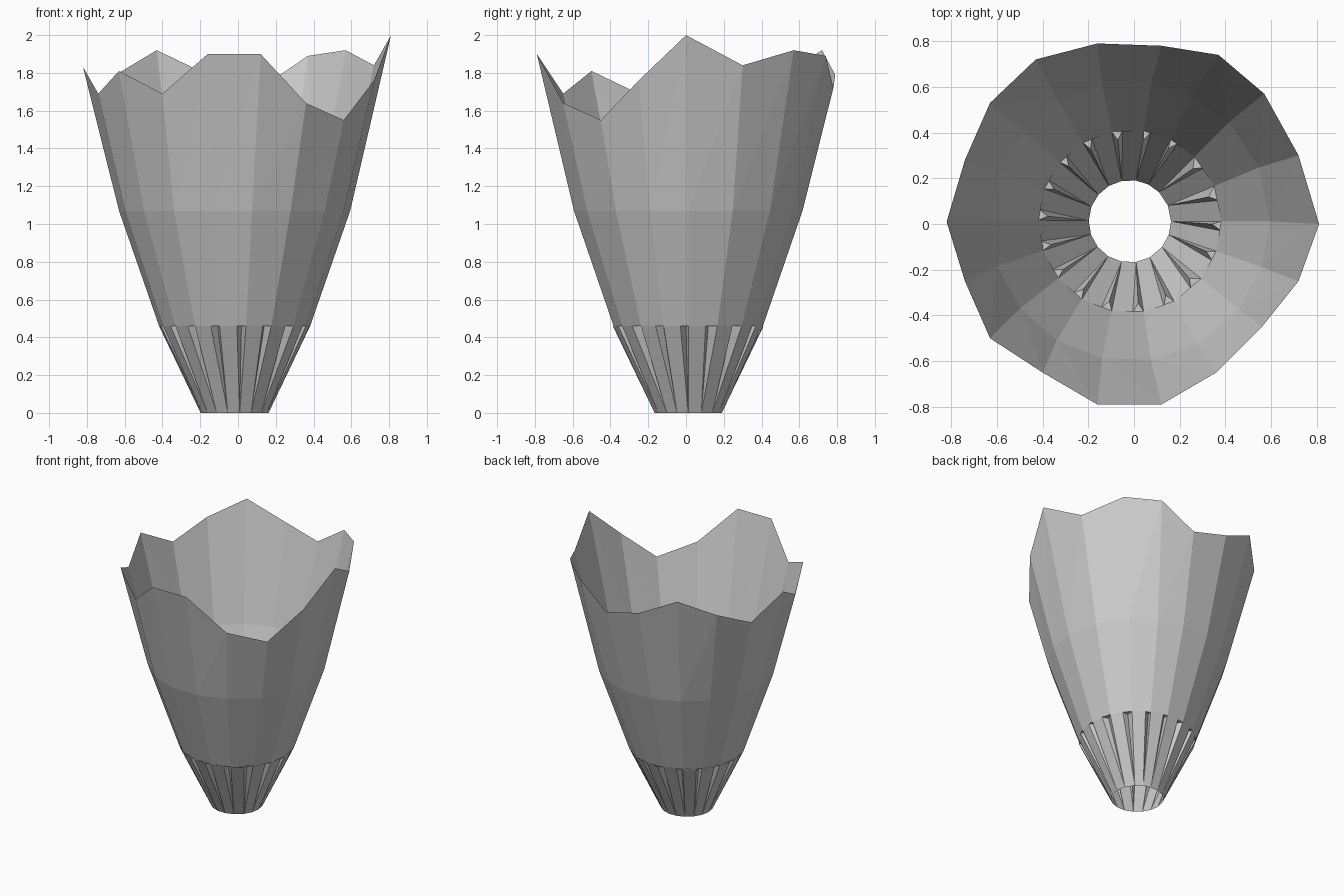
import bpy
import bmesh
import math
from mathutils import Vector

default_cube = bpy.data.objects.get("Cube")
if default_cube:
    bpy.data.objects.remove(default_cube, do_unlink=True)

# Wavy rim corners, counter-clockwise from the +x side
RIM = [(.81, 0, 2), (.72, .30, 1.84), (.57, .57, 1.92), (.37, .74, 1.89),
       (.12, .78, 1.72), (-.16, .79, 1.79), (-.43, .72, 1.92), (-.63, .53, 1.8),
       (-.74, .28, 1.68), (-.82, .01, 1.83), (-.74, -.25, 1.69), (-.63, -.5, 1.81),
       (-.4, -.65, 1.69), (-.16, -.79, 1.9), (.12, -.79, 1.9), (.36, -.65, 1.64),
       (.56, -.45, 1.55), (.72, -.25, 1.76)]
COUNT = len(RIM)
CENTRE = Vector((-.018, .012, 0))


def ring(bm, radius, height, turn=0.0):
    """One ring of corners lined up with the rim, turned by part of a segment."""
    corners = []
    for x, y, z in RIM:
        angle = math.atan2(y, x) + turn * math.tau / COUNT
        offset = Vector((radius * math.cos(angle), radius * math.sin(angle), height))
        corners.append(bm.verts.new(CENTRE + offset))
    return corners


def folded_band(bm, lower, upper, radius, height, pleated):
    """Panels between two rings, with pleats that taper down to a point."""
    edge = ring(bm, radius, height, .66)
    fold = ring(bm, radius * .9, height, .86)
    for i in range(COUNT):
        j = (i + 1) % COUNT
        if pleated(i):
            bm.faces.new((lower[i], lower[j], edge[i], upper[i]))
            bm.faces.new((lower[j], fold[i], edge[i]))
            bm.faces.new((lower[j], upper[j], fold[i]))
            # Small ledge that closes the top of the pleat
            bm.faces.new((edge[i], fold[i], upper[j]))
        else:
            bm.faces.new((lower[i], lower[j], upper[j], upper[i]))
    bmesh.ops.delete(bm, geom=[v for v in edge + fold if not v.link_faces],
                     context='VERTS')


# Colour
grey = bpy.data.materials.new("plain_grey")
grey.use_nodes = True
grey.diffuse_color = (.6, .6, .6, 1)
shader = next(n for n in grey.node_tree.nodes if n.type == 'BSDF_PRINCIPLED')
shader.inputs["Base Color"].default_value = (.6, .6, .6, 1)

# Open faceted cup: pleated foot, middle band and flared upper band
bm = bmesh.new()
foot = ring(bm, .18, 0)
waist = ring(bm, .40, .46)
shoulder = ring(bm, .612, 1.07)
rim = [bm.verts.new(p) for p in RIM]
folded_band(bm, foot, waist, .40, .46, lambda i: True)
for low, high in ((waist, shoulder), (shoulder, rim)):
    for i in range(COUNT):
        j = (i + 1) % COUNT
        bm.faces.new((low[i], low[j], high[j]))
        bm.faces.new((low[i], high[j], high[i]))

mesh = bpy.data.meshes.new("faceted_cup")
bm.to_mesh(mesh)
bm.free()
mesh.materials.append(grey)
cup = bpy.data.objects.new("faceted_cup", mesh)
bpy.context.collection.objects.link(cup)
